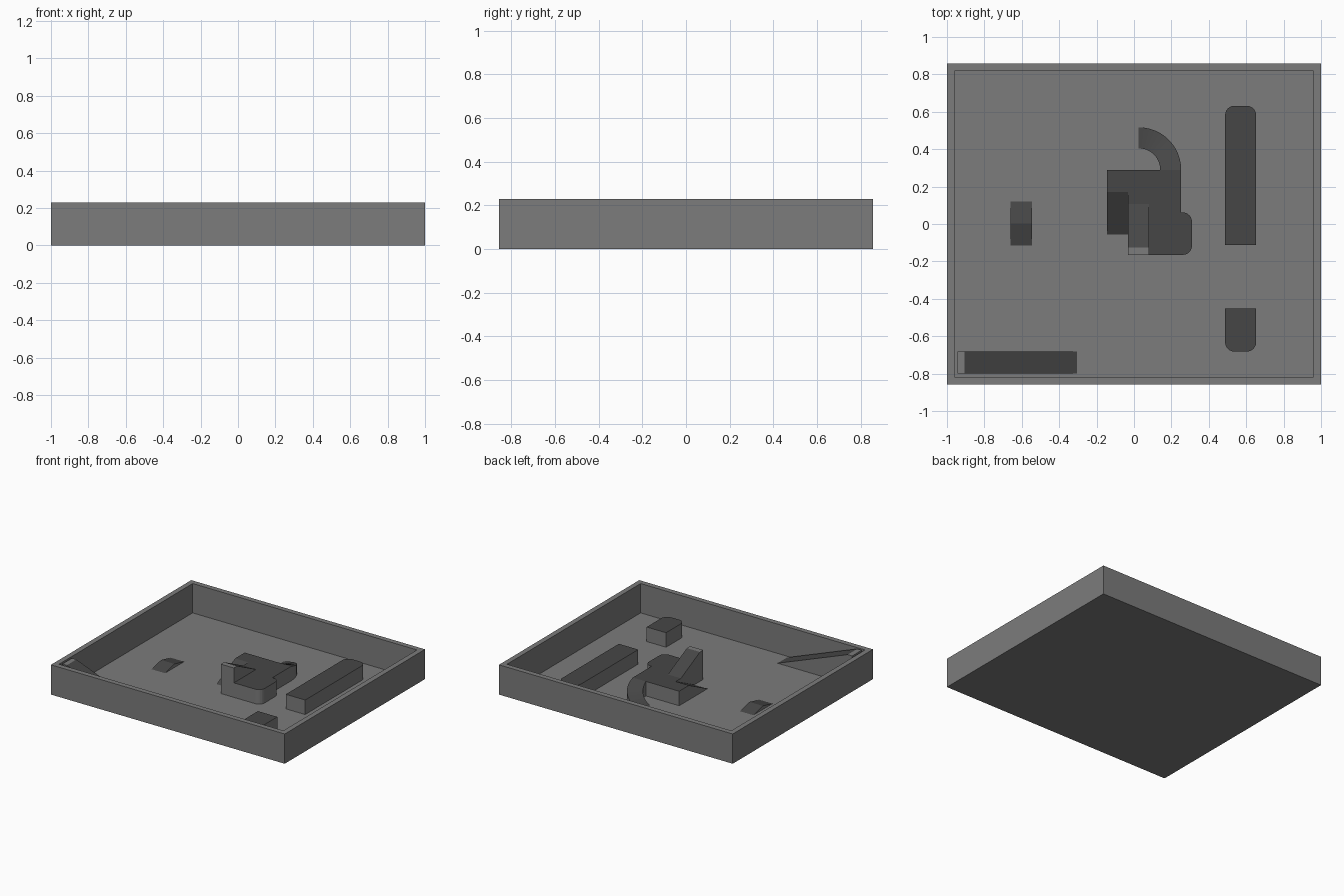
import bpy, bmesh, math
from mathutils import Vector

if "Cube" in bpy.data.objects:
    bpy.data.objects.remove(bpy.data.objects["Cube"])

H = 0.23      # wall height
D = 0.115     # deck height
FLOOR = 0.003


def material(name, v):
    m = bpy.data.materials.new(name)
    m.diffuse_color = (v, v, v, 1)
    m.use_nodes = True
    m.node_tree.nodes["Principled BSDF"].inputs["Base Color"].default_value = m.diffuse_color
    return m


BODY = material("mid_grey", 0.2)
TOP = material("dark_grey", 0.062)


def finish(name, bm, paint=True):
    bmesh.ops.recalc_face_normals(bm, faces=bm.faces)
    # upward faces below the wall height carry the dark surface
    for f in bm.faces:
        f.normal_update()
        if paint and f.normal.z > 0.3 and f.calc_center_median().z < H - 0.005:
            f.material_index = 1
    me = bpy.data.meshes.new(name)
    bm.to_mesh(me)
    bm.free()
    me.materials.append(BODY)
    me.materials.append(TOP)
    ob = bpy.data.objects.new(name, me)
    bpy.context.collection.objects.link(ob)
    return ob


def prism(name, points, offset):
    """Extrude a flat outline of 3D points by an offset."""
    bm = bmesh.new()
    f = bm.faces.new([bm.verts.new(p) for p in points])
    r = bmesh.ops.extrude_face_region(bm, geom=[f])
    bmesh.ops.translate(bm, vec=Vector(offset),
                        verts=[v for v in r["geom"] if isinstance(v, bmesh.types.BMVert)])
    return finish(name, bm)


def arc(cx, cy, r, a0, a1, n=6):
    return [(cx + r * math.cos(math.radians(a0 + (a1 - a0) * i / n)),
             cy + r * math.sin(math.radians(a0 + (a1 - a0) * i / n))) for i in range(n + 1)]


def slab(name, outline, z0, z1):
    prism(name, [(x, y, z0) for x, y in outline], (0, 0, z1 - z0))


def wedge_y(name, x0, x1, profile):
    prism(name, [(x0, y, z) for y, z in profile], (x1 - x0, 0, 0))


# tray with raised rim
bm = bmesh.new()
bmesh.ops.create_cube(bm, size=1)
for v in bm.verts:
    v.co = (v.co.x * 2, v.co.y * 1.714, (v.co.z + 0.5) * H)
bm.normal_update()
top = max(bm.faces, key=lambda f: f.calc_center_median().z)
bmesh.ops.inset_region(bm, faces=[top], thickness=0.057)
r = bmesh.ops.extrude_face_region(bm, geom=[top])
bmesh.ops.translate(bm, vec=(0, 0, FLOOR - H),
                    verts=[v for v in r["geom"] if isinstance(v, bmesh.types.BMVert)])
if top.is_valid:
    bm.faces.remove(top)
finish("tray", bm, paint=False)

# corner ramp with its flat landing at rim height
prism("corner_ramp", [(-0.943, -0.8, FLOOR), (-0.305, -0.8, FLOOR),
                      (-0.905, -0.8, H), (-0.943, -0.8, H)], (0, 0.117, 0))

# long block and landing block with rounded far ends
R = 0.05
slab("long_block", [(0.487, -0.112), (0.653, -0.112)]
     + arc(0.653 - R, 0.632 - R, R, 0, 90) + arc(0.487 + R, 0.632 - R, R, 90, 180), FLOOR, D)
slab("landing_block", [(0.653, -0.452), (0.487, -0.452)]
     + arc(0.487 + R, -0.682 + R, R, 180, 270) + arc(0.653 - R, -0.682 + R, R, 270, 360), FLOOR, D)

# low bump
wedge_y("low_bump", -0.66, -0.545, [(-0.114, FLOOR), (0.12, FLOOR), (0.003, 0.03)])

# central deck
slab("central_deck", [(-0.145, 0.29), (-0.145, 0.172), (-0.032, 0.172), (-0.032, -0.165)]
     + arc(0.31 - R, -0.165 + R, R, 270, 360) + arc(0.31 - R, 0.062 - R, R, 0, 90)
     + [(0.252, 0.062), (0.252, 0.29)], FLOOR, D)

# ramp from floor to deck, and ramp from deck to tower top
wedge_y("lower_ramp", -0.145, -0.032, [(-0.055, FLOOR), (0.172, FLOOR), (0.172, D)])
wedge_y("upper_ramp", -0.032, 0.08, [(-0.165, D), (0.107, D), (-0.125, H), (-0.165, H)])

# curved ramp, quarter turn from deck down to floor
bm = bmesh.new()
N = 12
inner, outer = arc(0.025, 0.29, 0.115, 0, 90, N), arc(0.025, 0.29, 0.227, 0, 90, N)
rows = []
for i in range(N + 1):
    z = D + (FLOOR + 0.001 - D) * i / N
    rows.append([bm.verts.new((*p, h)) for p, h in
                 ((inner[i], FLOOR), (inner[i], z), (outer[i], z), (outer[i], FLOOR))])
for a, b in zip(rows, rows[1:]):
    for k in range(4):
        bm.faces.new((a[k], a[(k + 1) % 4], b[(k + 1) % 4], b[k]))
bm.faces.new(rows[0])
bm.faces.new(rows[-1][::-1])
finish("curved_ramp", bm)
